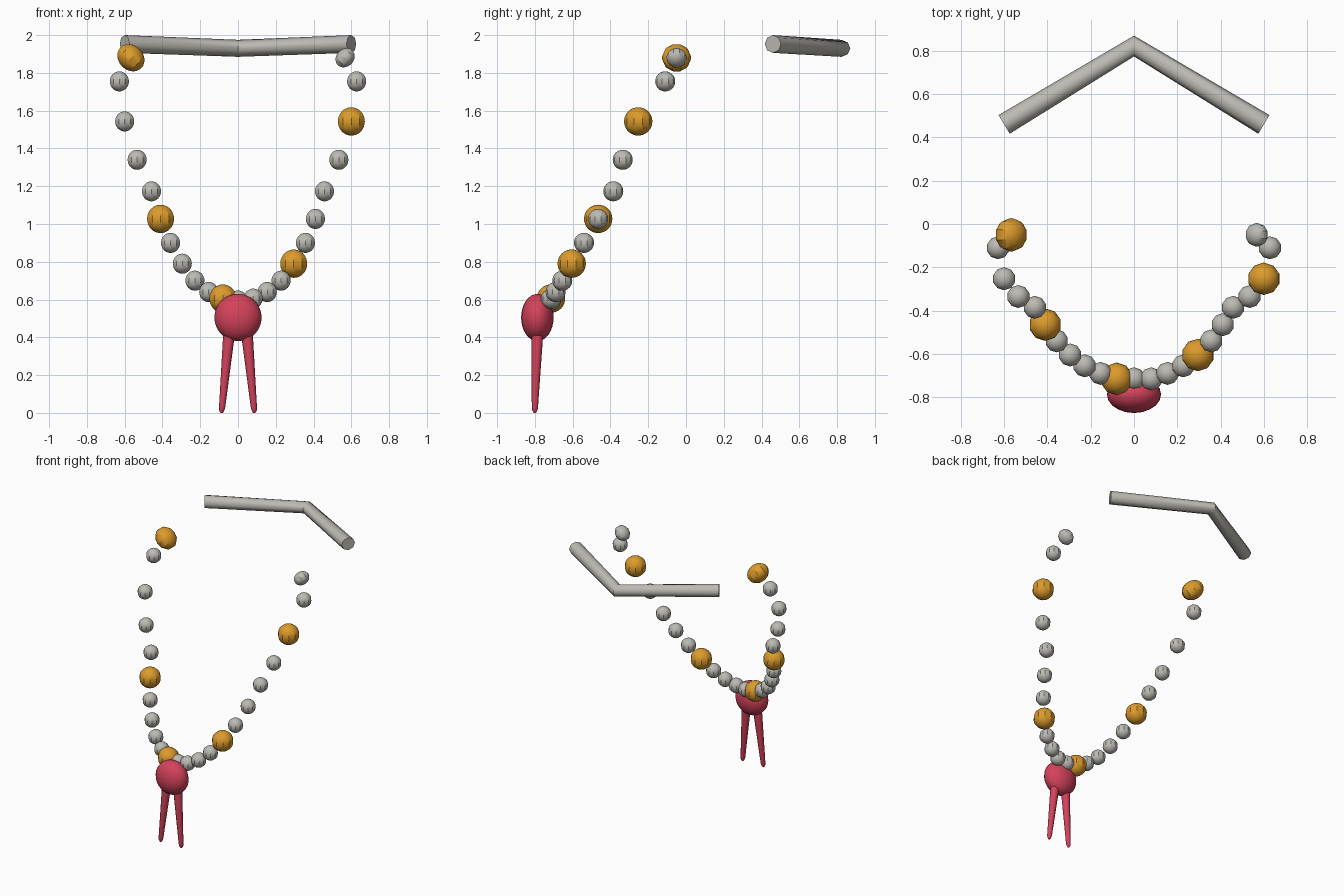
import bpy, bmesh, math
from mathutils import Vector, Matrix

if "Cube" in bpy.data.objects:
    bpy.data.objects.remove(bpy.data.objects["Cube"])


def material(name, rgb):
    m = bpy.data.materials.new(name)
    m.diffuse_color = (*rgb, 1)
    m.use_nodes = True
    m.node_tree.nodes["Principled BSDF"].inputs["Base Color"].default_value = m.diffuse_color
    return m


GREY = material("warm_grey", (0.50, 0.49, 0.45))
GOLD = material("amber", (0.72, 0.33, 0.025))
RED = material("crimson", (0.66, 0.055, 0.105))


def finish(name, bm, mat, angle=30):
    bmesh.ops.recalc_face_normals(bm, faces=bm.faces)
    me = bpy.data.meshes.new(name)
    bm.to_mesh(me)
    bm.free()
    me.materials.append(mat)
    ob = bpy.data.objects.new(name, me)
    bpy.context.collection.objects.link(ob)
    bpy.ops.object.select_all(action='DESELECT')
    ob.select_set(True)
    bpy.context.view_layer.objects.active = ob
    bpy.ops.object.shade_smooth_by_angle(angle=math.radians(angle))
    return ob


def ellipsoid(name, centre, radii, mat, tilt=0, segments=10, rings=16, angle=30):
    bm = bmesh.new()
    bmesh.ops.create_uvsphere(bm, u_segments=segments, v_segments=rings, radius=1)
    bm.transform(Matrix.Translation(centre) @ Matrix.Rotation(tilt, 4, 'Y')
                 @ Matrix.Diagonal((*radii, 1)))
    return finish(name, bm, mat, angle)


def tube(name, stations, mat, sides, caps=True):
    """Loft rings given as (centre, side vector, up vector)."""
    bm = bmesh.new()
    rings = []
    for c, u, v in stations:
        rings.append([bm.verts.new(Vector(c) + Vector(u) * math.cos(a) + Vector(v) * math.sin(a))
                      for a in (2 * math.pi * i / sides for i in range(sides))])
    for r, s in zip(rings, rings[1:]):
        for i in range(sides):
            j = (i + 1) % sides
            bm.faces.new((r[i], r[j], s[j], s[i]))
    if caps:
        bm.faces.new(rings[0])
        bm.faces.new(rings[-1])
    return finish(name, bm, mat, 50)


# String of beads: one half, from the end down to the lowest bead
half = [(0.567, -0.05, 1.88), (0.628, -0.11, 1.755), (0.60, -0.253, 1.543),
        (0.534, -0.335, 1.34), (0.458, -0.385, 1.173), (0.41, -0.465, 1.027),
        (0.357, -0.54, 0.90), (0.295, -0.605, 0.79), (0.228, -0.655, 0.70),
        (0.155, -0.69, 0.64), (0.08, -0.715, 0.605)]
beads = [(-x, y, z) for x, y, z in half] + [(0, -0.715, 0.595)] + half[::-1]
for i, p in enumerate(beads):
    large = i % 5 == 0
    r = 0.075 if large else 0.053
    radii, tilt = (r, r, r), 0
    if i in (0, len(beads) - 1):            # end beads are stretched diagonally
        radii = (r * 1.09, r * 1.03, r * 0.87)
        tilt = math.radians(45 if i == 0 else -45)
    ellipsoid(f"{'large' if large else 'small'}_bead_{i}", p, radii,
              GOLD if large else GREY, tilt)

# Pendant knot
ellipsoid("pendant", (0, -0.787, 0.505), (0.125, 0.086, 0.125), RED, 0, 20, 16, 30)

# Pendant tails, tapered with rounded tips
for side, label in ((-1, "left"), (1, "right")):
    path = [(0.043, -0.784, 0.46, 0.033), (0.05, -0.788, 0.39, 0.030),
            (0.084, -0.80, 0.03, 0.0165), (0.0855, -0.80, 0.014, 0.014),
            (0.086, -0.80, 0.0, 0.006)]
    tube(f"{label}_tail",
         [((side * x, y, z), (r, 0, 0), (0, r, 0)) for x, y, z, r in path], RED, 12)

# Bent bar behind, mitred in the middle
tube("bent_bar", [((-0.60, 0.46, 1.953), (-0.026, 0.043, 0), (0, 0, 0.047)),
                  ((0, 0.822, 1.93), (0, 0.048, 0), (0, 0, 0.045)),
                  ((0.60, 0.46, 1.953), (0.026, 0.043, 0), (0, 0, 0.047))], GREY, 8)
